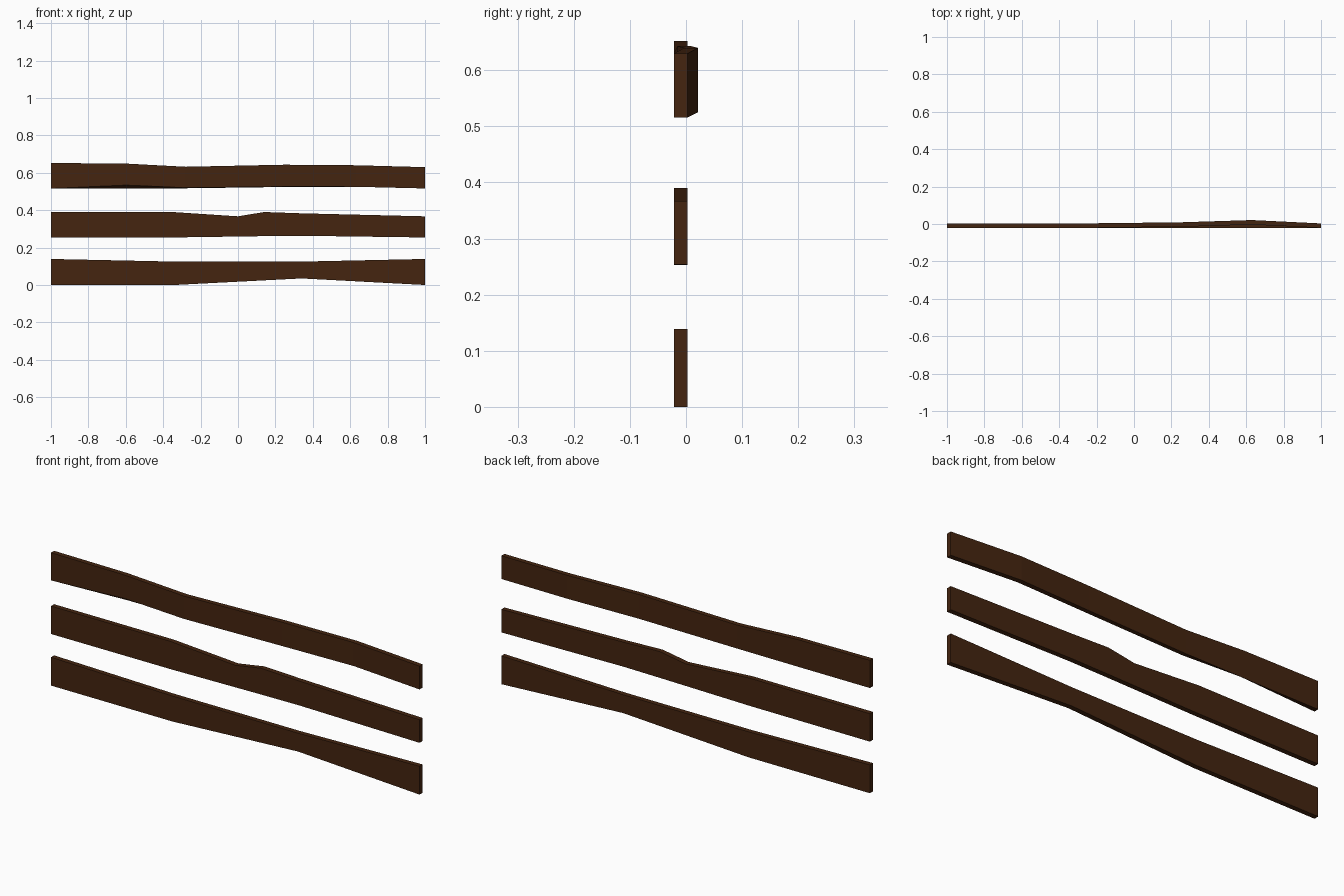
import bpy, bmesh

if "Cube" in bpy.data.objects:
    bpy.data.objects.remove(bpy.data.objects["Cube"])

wood = bpy.data.materials.new("dark brown wood")
wood.diffuse_color = (0.058, 0.018, 0.005, 1)
wood.use_nodes = True
wood.node_tree.nodes["Principled BSDF"].inputs["Base Color"].default_value = wood.diffuse_color

FRONT, BACK = -0.021, 0.003


def plank(name, stations):
    """Loft a board through stations: (x, bottom z, top z, y shift, front bottom lift)."""
    bm = bmesh.new()
    rings = []
    for x, lo, hi, shift, lift in stations:
        f, b = FRONT + shift, BACK + shift
        rings.append([bm.verts.new(p) for p in
                      ((x, f, lo + lift), (x, b, lo), (x, b, hi), (x, f, hi))])
    for r, s in zip(rings, rings[1:]):
        for i in range(4):
            j = (i + 1) % 4
            bm.faces.new((r[i], r[j], s[j], s[i]))
    bm.faces.new(rings[0])
    bm.faces.new(rings[-1])
    bmesh.ops.recalc_face_normals(bm, faces=bm.faces)
    mesh = bpy.data.meshes.new(name)
    bm.to_mesh(mesh)
    bm.free()
    mesh.materials.append(wood)
    bpy.context.collection.objects.link(bpy.data.objects.new(name, mesh))


# lower board, pinched in the middle
plank("lower_plank", [(-1, 0, .139, 0, 0), (-.34, 0, .125, 0, 0),
                      (.34, .035, .125, 0, 0), (1, 0, .139, 0, 0)])

# middle board with a notch in its top edge
plank("middle_plank", [(-1, .253, .39, 0, 0), (-.35, .254, .39, 0, 0),
                       (0, .259, .367, 0, 0), (.14, .261, .39, 0, 0),
                       (.34, .263, .383, 0, 0), (1, .254, .367, 0, 0)])

# upper board, warped backwards near the right end
plank("upper_plank", [(-1, .516, .652, 0, 0), (-.6, .516, .649, 0, .018),
                      (-.28, .517, .632, 0, .003), (.25, .524, .643, .006, .002),
                      (.63, .525, .64, .018, 0), (1, .516, .63, 0, 0)])
